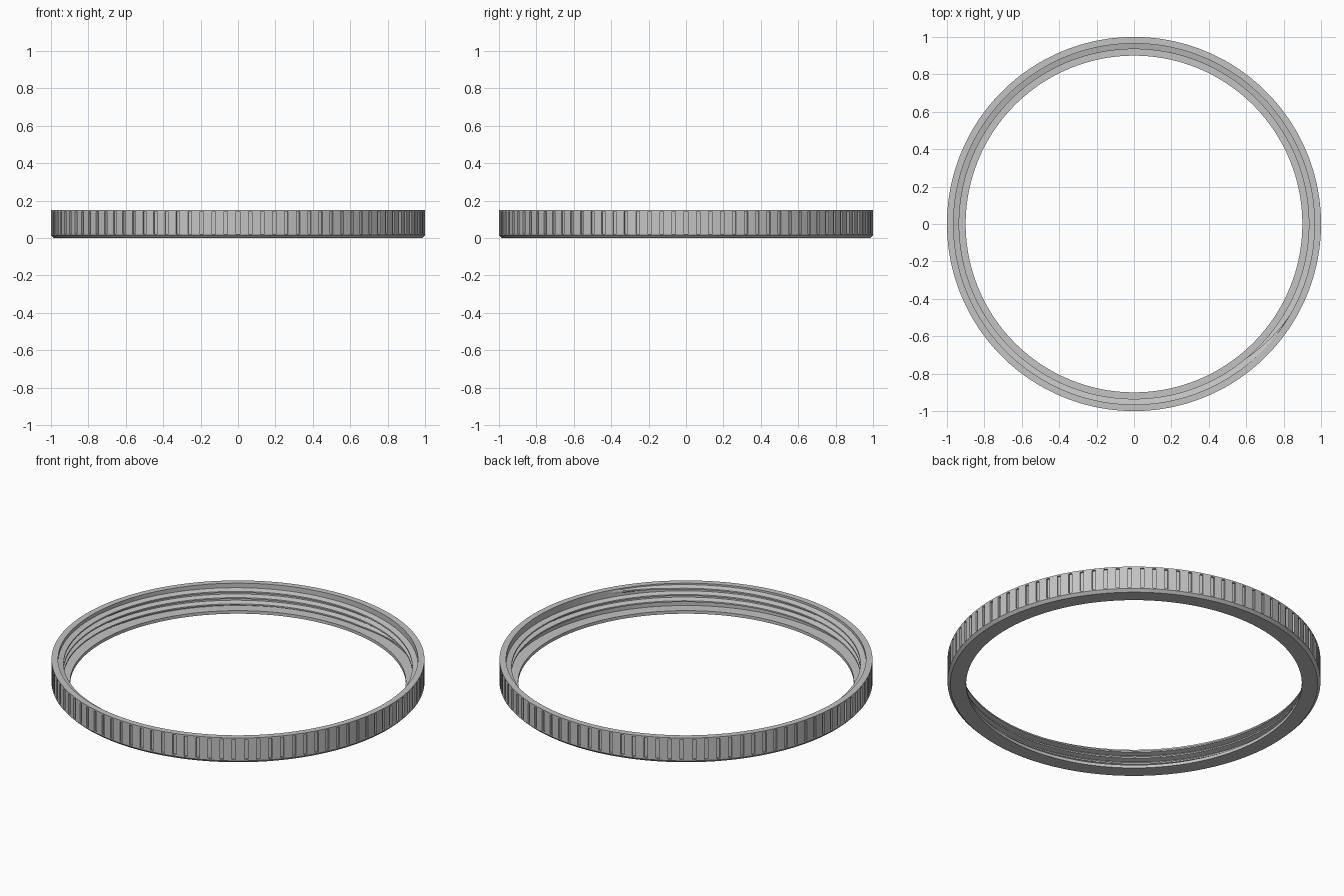
import bpy, bmesh, math
from mathutils import Vector

if "Cube" in bpy.data.objects:
    bpy.data.objects.remove(bpy.data.objects["Cube"])

grey = bpy.data.materials.new("plain_grey")
grey.diffuse_color = (0.55, 0.55, 0.55, 1)
grey.use_nodes = True
grey.node_tree.nodes["Principled BSDF"].inputs["Base Color"].default_value = grey.diffuse_color


def polar(r, a, z):
    return Vector((r * math.cos(a), r * math.sin(a), z))


def sweep(bm, rings, closed):
    """Join successive closed cross-sections with quads; return faces by section."""
    count = len(rings)
    strips = []
    for i in range(count if closed else count - 1):
        a, b = rings[i], rings[(i + 1) % count]
        n = len(a)
        strips.append([bm.faces.new((a[j], b[j], b[(j + 1) % n], a[(j + 1) % n]))
                       for j in range(n)])
    return strips


def finish(bm, name):
    bmesh.ops.recalc_face_normals(bm, faces=bm.faces[:])
    mesh = bpy.data.meshes.new(name)
    bm.to_mesh(mesh)
    bm.free()
    mesh.materials.append(grey)
    ob = bpy.data.objects.new(name, mesh)
    bpy.context.collection.objects.link(ob)
    bpy.ops.object.select_all(action='DESELECT')
    ob.select_set(True)
    bpy.context.view_layer.objects.active = ob
    bpy.ops.object.shade_smooth_by_angle(angle=math.radians(30))
    return ob


# Ring band: L-shaped section with a bottom lip, turned around z
SLOTS, SLOT_WIDTH, SLOT_DEPTH = 96, 0.019, 0.011
section = [(0.90, 0.0), (0.985, 0.0), (1.0, 0.015), (1.0, 0.022), (1.0, 0.141),
           (1.0, 0.15), (0.965, 0.15), (0.965, 0.018), (0.90, 0.018)]
SLOT_FACE = 3  # section edge that carries the grip slots

bm = bmesh.new()
step = 2 * math.pi / SLOTS
angles = [i * step + off for i in range(SLOTS)
          for off in (-SLOT_WIDTH / 2, SLOT_WIDTH / 2, step / 2)]
rings = [[bm.verts.new(polar(r, a, z)) for r, z in section] for a in angles]
strips = sweep(bm, rings, True)

# Grip slots: sink one narrow face per step into the outer wall
slots = [strips[i][SLOT_FACE] for i in range(0, len(strips), 3)]
bm.normal_update()
sunk = bmesh.ops.extrude_face_region(bm, geom=slots)
bmesh.ops.delete(bm, geom=slots, context='FACES_ONLY')
for v in [g for g in sunk["geom"] if isinstance(g, bmesh.types.BMVert)]:
    v.co.x *= 1 - SLOT_DEPTH
    v.co.y *= 1 - SLOT_DEPTH
finish(bm, "ring_band")

# Screw thread: helical ridge on the inner wall, fading out at both ends
TURNS, PITCH, PER_TURN = 2.75, 0.037, 144
WALL, CREST, Z0 = 0.967, 0.935, 0.031
START = math.radians(330) - TURNS * 2 * math.pi
total = int(TURNS * PER_TURN)

bm = bmesh.new()
rings = []
for i in range(total + 1):
    t = i / PER_TURN
    a = START + t * 2 * math.pi
    z = Z0 + t * PITCH
    fade = max(0.05, min(1, i / 8, (total - i) / 8))
    crest = WALL + (CREST - WALL) * fade
    rings.append([bm.verts.new(polar(r, a, z + dz)) for r, dz in
                  ((WALL, -0.012), (crest, -0.004), (crest, 0.004), (WALL, 0.012))])
sweep(bm, rings, False)
bm.faces.new(rings[0])
bm.faces.new(rings[-1])
finish(bm, "screw_thread")
